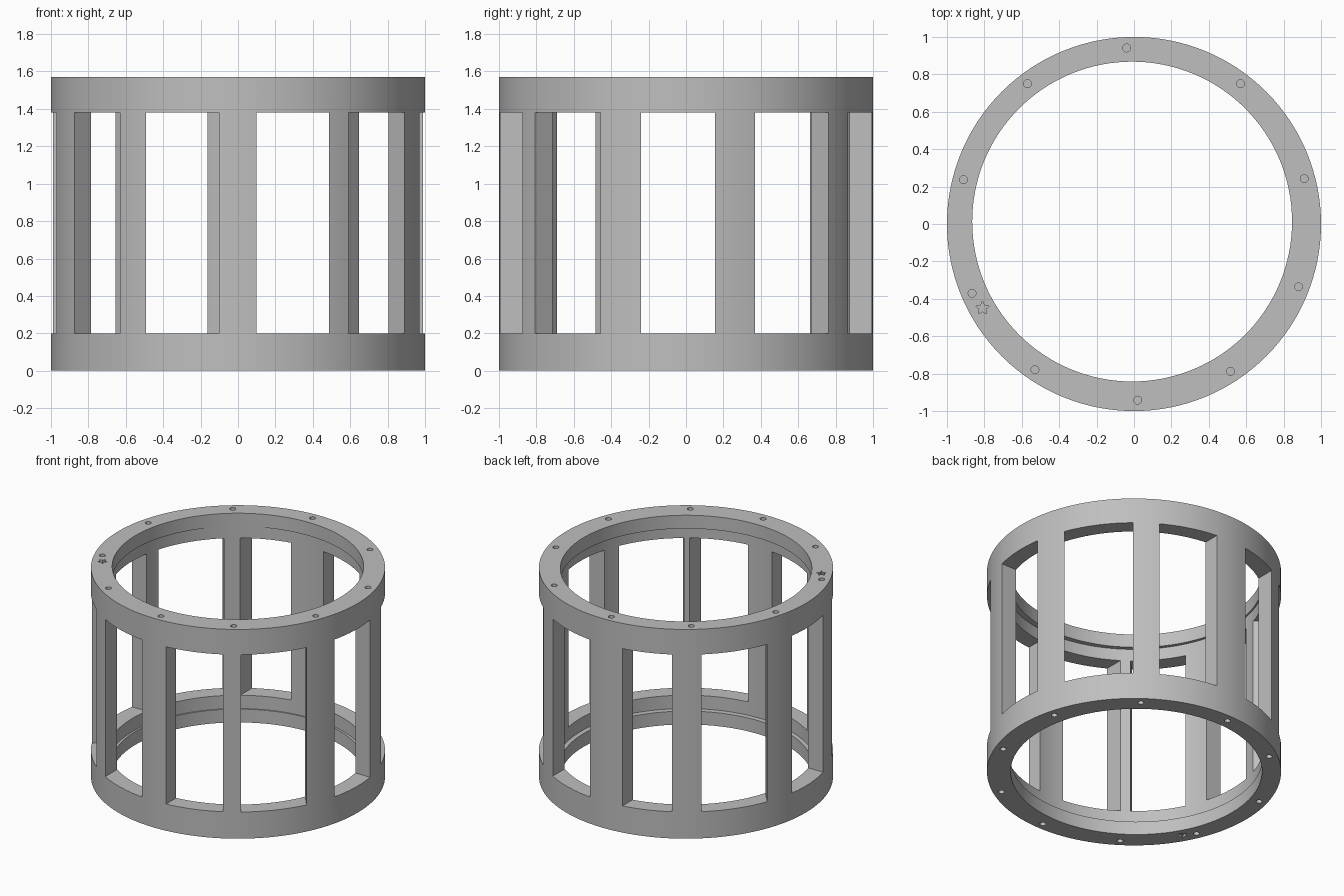
import bpy, bmesh, math
from mathutils import Vector

cube = bpy.data.objects.get("Cube")
if cube:
    bpy.data.objects.remove(cube, do_unlink=True)

HEIGHT = 1.57
RING = 0.2           # height of each end ring
LIP = 0.1            # height of the inner lip in each ring
SIDES = 128

grey = bpy.data.materials.new("plain grey")
grey.use_nodes = True
grey.diffuse_color = (0.52, 0.52, 0.52, 1)
grey.node_tree.nodes["Principled BSDF"].inputs["Base Color"].default_value = grey.diffuse_color


def polar(angle, r=1.0):
    a = math.radians(angle)
    return Vector((r * math.cos(a), r * math.sin(a)))


def circle(r, n, center=(0, 0)):
    return [Vector(center) + polar(360 * i / n, r) for i in range(n)]


def add_prism(bm, outline, z0, z1):
    """Extrude a counter-clockwise outline from z0 to z1."""
    low = [bm.verts.new((p.x, p.y, z0)) for p in outline]
    high = [bm.verts.new((p.x, p.y, z1)) for p in outline]
    bm.faces.new(low[::-1])
    bm.faces.new(high)
    n = len(outline)
    for i in range(n):
        j = (i + 1) % n
        bm.faces.new((low[i], low[j], high[j], high[i]))


def prisms(name, parts):
    """Make one object from (outline, z0, z1) parts."""
    bm = bmesh.new()
    for part in parts:
        add_prism(bm, *part)
    bmesh.ops.recalc_face_normals(bm, faces=bm.faces)
    mesh = bpy.data.meshes.new(name)
    bm.to_mesh(mesh)
    bm.free()
    ob = bpy.data.objects.new(name, mesh)
    bpy.context.collection.objects.link(ob)
    return ob


cage = prisms("cage_frame", [(circle(1, SIDES), 0, HEIGHT)])
cage.data.materials.append(grey)

# Bores: the ring lips are slightly narrower than the middle
cutters = [
    prisms("lip_bore", [(circle(0.855, SIDES, (-0.01, 0.013)), -0.1, HEIGHT + 0.1)]),
    prisms("middle_bore", [(circle(0.88, SIDES), LIP, HEIGHT - LIP)]),
]

# Windows between the pillars: start angle, end angle, cutting direction
windows = [(-13.9, 8.9, 0), (21.7, 49.6, 50), (60, 84.3, 90), (99.4, 119.5, 90),
           (131, 158.5, 130), (171.1, 193.9, 180), (208.9, 230.8, 225),
           (240.5, 264.2, 270), (275.7, 299.1, 270), (306.2, 332.8, 309)]
for start, end, direction in windows:
    a, b, d = polar(start), polar(end), polar(direction)
    outline = [a - d * 0.25, a + d * 0.25, b + d * 0.25, b - d * 0.25]
    cutters.append(prisms("window_cutter", [(outline, RING, HEIGHT - RING + 0.01)]))

# Pin holes above and below each pillar, with one star mark per ring
holes = [14.9, 52.8, 92.4, 127.2, 165.4, 203.2, 235.8, 271.2, 303.2, 339.1]
marks = [circle(0.021, 20, polar(a, 0.942)) for a in holes]
star = [Vector((-0.81, -0.45)) + polar(90 + 36 * i, 0.018 if i % 2 else 0.038)
        for i in range(10)]
for z0, z1, zs0, zs1 in ((-0.05, 0.08, -0.05, 0.02),
                         (HEIGHT - 0.08, HEIGHT + 0.05, HEIGHT - 0.02, HEIGHT + 0.05)):
    parts = [(m, z0, z1) for m in marks] + [(star, zs0, zs1)]
    cutters.append(prisms("pin_hole_cutter", parts))

# Cut everything, bake the result and drop the helpers
for c in cutters:
    c.hide_render = True
    mod = cage.modifiers.new(c.name, 'BOOLEAN')
    mod.operation = 'DIFFERENCE'
    mod.solver = 'EXACT'
    mod.object = c
graph = bpy.context.evaluated_depsgraph_get()
baked = bpy.data.meshes.new_from_object(cage.evaluated_get(graph))
cage.modifiers.clear()
cage.data = baked
baked.materials.clear()
baked.materials.append(grey)
for poly in baked.polygons:
    poly.material_index = 0
for c in cutters:
    bpy.data.objects.remove(c, do_unlink=True)

bpy.ops.object.select_all(action='DESELECT')
cage.select_set(True)
bpy.context.view_layer.objects.active = cage
bpy.ops.object.shade_smooth_by_angle(angle=math.radians(20))
